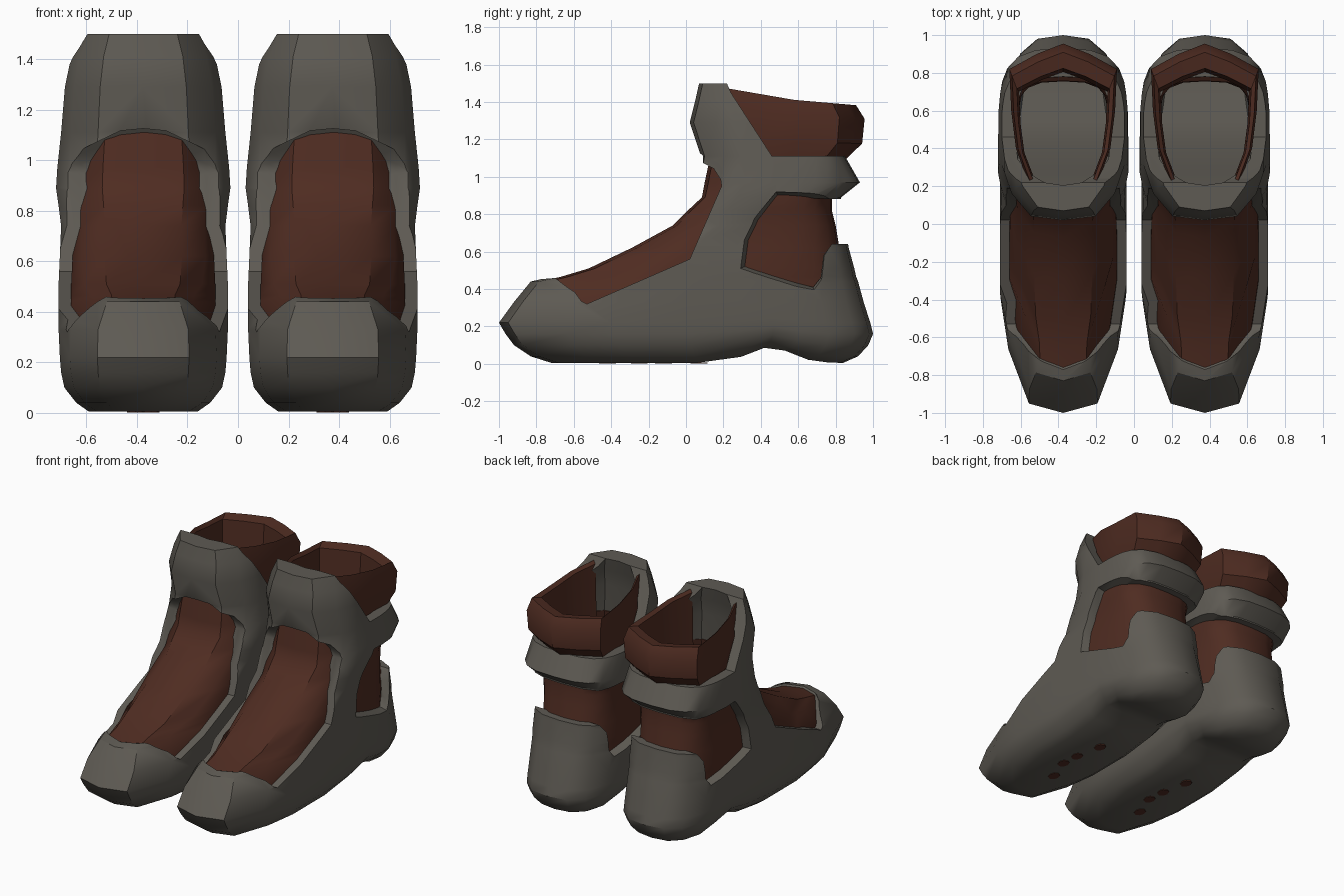
import bpy, bmesh, math

if "Cube" in bpy.data.objects:
    bpy.data.objects.remove(bpy.data.objects["Cube"])

def material(name, rgb):
    m = bpy.data.materials.new(name)
    m.diffuse_color = (*rgb, 1)
    m.use_nodes = True
    m.node_tree.nodes["Principled BSDF"].inputs["Base Color"].default_value = m.diffuse_color
    return m

GREY = material("warm_grey_shell", (0.112, 0.103, 0.087))
BROWN = material("brown_leather", (0.078, 0.025, 0.0155))

# Half outline of a horizontal slice: (fraction of length, fraction of half width)
OUTLINE = [(0, 0), (.025, .55), (.17, .88), (.3, 1), (.5, 1), (.65, 1), (.73, .98),
           (.8, .95), (.88, .87), (.95, .7), (.99, .42), (1, 0)]
# Slices of the boot: z, front y, back y, half width, toe narrowing
SLICES = [(.005, -.72, .84, .215, .95), (.04, -.83, .92, .265, 1), (.1, -.92, .975, .312, 1),
          (.16, -.965, 1.0, .325, 1), (.22, -1.0, .985, .33, 1), (.33, -.92, .95, .335, .97),
          (.44, -.83, .92, .335, .78), (.465, -.72, .91, .335, .8), (.51, -.57, .90, .335, .93),
          (.62, -.34, .87, .33, 1), (.74, -.12, .85, .325, 1), (.82, -.04, .83, .335, 1),
          (.89, .035, .83, .345, 1), (.97, .05, .93, .34, 1), (1.11, .08, .85, .325, 1),
          (1.29, .02, .85, .31, 1), (1.41, .05, .85, .285, 1), (1.5, .07, .85, .245, 1),
          (1.6, .08, .85, .24, 1)]


def make_object(name, verts, faces, mat):
    me = bpy.data.meshes.new(name)
    me.from_pydata(verts, [], faces)
    bm = bmesh.new()
    bm.from_mesh(me)
    bmesh.ops.remove_doubles(bm, verts=bm.verts, dist=1e-5)
    bmesh.ops.recalc_face_normals(bm, faces=bm.faces)
    bm.to_mesh(me)
    bm.free()
    me.materials.append(mat)
    ob = bpy.data.objects.new(name, me)
    bpy.context.collection.objects.link(ob)
    return ob


def boot_loft(name, inset, zmin, zmax, mat, caps=True, band=0):
    verts, faces = [], []
    n = len(OUTLINE)
    ring = 2 * n - 2
    levels = [s for s in SLICES if zmin <= s[0] <= zmax]
    for z, yf, yb, w, toe in levels:
        yf, yb, w = yf + inset + (band if z > 1.2 else 0), yb - inset, w - inset
        half = []
        for t, u in OUTLINE:
            y = yf + t * (yb - yf)
            # raised arch in front of the heel
            lift = .085 * math.exp(-((y - .45) / .16) ** 2) * max(0, 1 - z / .3)
            half.append((u * w * (toe if t < .2 else 1), y, z + lift))
        verts += half + [(-x, y, zz) for x, y, zz in half[-2:0:-1]]
    for k in range(len(levels) - 1):
        for i in range(ring):
            j = (i + 1) % ring
            a, b = k * ring, (k + 1) * ring
            faces.append((a + i, a + j, b + j, b + i))
    if caps:
        for a in (0, (len(levels) - 1) * ring):
            for i in range(n - 1):
                quad = [a + i, a + i + 1, a + (ring - i - 1) % ring, a + (ring - i) % ring]
                faces.append(tuple(dict.fromkeys(quad)))
    return make_object(name, verts, faces, mat)


def side_prism(name, sections):
    """Solid running across the boot through (x, [(y, z), ...]) sections."""
    n = len(sections[0][1])
    verts = [(x, y, z) for x, pts in sections for y, z in pts]
    last = len(verts) - n
    faces = [tuple(range(n)), tuple(range(last + n - 1, last - 1, -1))]
    for k in range(0, last, n):
        faces += [(k + i, k + (i + 1) % n, k + n + (i + 1) % n, k + n + i) for i in range(n)]
    return make_object(name, verts, faces, GREY)


def apply(ob, mod):
    bpy.context.view_layer.objects.active = ob
    bpy.ops.object.modifier_apply(modifier=mod.name)


def cut(ob, cutter):
    mod = ob.modifiers.new("cut", 'BOOLEAN')
    mod.operation, mod.solver, mod.object = 'DIFFERENCE', 'EXACT', cutter
    apply(ob, mod)
    bpy.data.objects.remove(cutter)


# Outer shell, hollowed
shell = boot_loft("shell", 0, 0, 1.52, GREY)
cut(shell, boot_loft("cavity", .07, .1, 1.7, GREY, band=.065))

# Instep opening: pointed at the toe cap, arched under the shin band
mid = [(-.79, .47), (-.73, .42), (-.53, .32), (.02, .56), (.19, .95), (.18, 1.04), (.12, 1.125),
       (-.3, 1.125), (-.8, .8)]
edge = [(-.62, .42), (-.56, .335), (-.53, .32), (.02, .56), (.19, .95), (.185, .985), (.15, 1.04),
        (-.3, 1.04), (-.6, .8)]
near = [(a + (c - a) * .25, b + (d - b) * .1) for (a, b), (c, d) in zip(mid, edge)]
cut(shell, side_prism("instep_opening", [(-.6, edge), (-.25, edge), (-.09, near), (0, mid),
                                         (.09, near), (.25, edge), (.6, edge)]))

# Ankle opening with sloping rim, running through the back
ankle = [(.325, .525), (.34, .66), (.39, .765), (.495, .89), (.82, .88), (1.2, .88), (1.2, .64),
         (.78, .64), (.735, .58), (.72, .46), (.68, .41), (.6, .43)]
wide = [(.6 + (y - .6) * 1.12, .65 + (z - .65) * 1.12) for y, z in ankle]
cut(shell, side_prism("ankle_opening", [(-.6, wide), (-.335, wide), (-.26, ankle), (.26, ankle),
                                        (.335, wide), (.6, wide)]))

# Cut away above the ankle strap
top_cut = [(.21, 1.52), (.24, 1.45), (.46, 1.11), (1.2, 1.11), (1.2, 1.7), (.21, 1.7)]
cut(shell, side_prism("collar_opening", [(-.6, top_cut), (.6, top_cut)]))

# Leather lining, open at the bottom and top
liner = boot_loft("liner", .05, .2, 1.15, BROWN, caps=False)
mod = liner.modifiers.new("thickness", 'SOLIDIFY')
mod.thickness, mod.offset = .025, -1
apply(liner, mod)

# Padded collar: U-shaped roll open towards the shin
half = [(.185, .22), (.25, .4), (.275, .6), (.285, .82), (.14, .9), (0, .955)]
path = half + [(-x, y) for x, y in half[-2::-1]]
# rows: width scale, length scale, height fraction
rows = [(.88, .84, 0), (.98, .98, .3), (1, 1, .75), (.95, .93, 1), (.86, .8, .95), (.82, .77, 0)]
verts, faces = [], []
for x, y in path:
    top = 1.475 - .16 * (y - .2) + .08 * max(0, y - .6)
    for sx, sy, f in rows:
        verts.append((x * sx, .3 + (y - .3) * sy, 1.09 + f * (top - 1.09)))
r = len(rows)
for k in range(len(path) - 1):
    for i in range(r):
        j = (i + 1) % r
        faces.append((k * r + i, k * r + j, (k + 1) * r + j, (k + 1) * r + i))
faces += [tuple(range(r)), tuple(range(len(verts) - r, len(verts)))]
collar = make_object("collar", verts, faces, BROWN)

# Small leather studs under the sole
verts, faces = [], []
for x, y in [(-.03, -.42), (.03, -.25), (.02, -.12), (-.02, .07)]:
    b = len(verts)
    for z in (.001, .008):
        verts += [(x + .035 * math.cos(a * math.pi / 4), y + .045 * math.sin(a * math.pi / 4),
                   z + .085 * math.exp(-((y - .45) / .16) ** 2)) for a in range(8)]
    faces += [tuple(range(b, b + 8)), tuple(range(b + 8, b + 16))]
    faces += [(b + i, b + (i + 1) % 8, b + 8 + (i + 1) % 8, b + 8 + i) for i in range(8)]
studs = make_object("sole_studs", verts, faces, BROWN)

# Shade, then duplicate into a left and right boot
for ob in (shell, liner, collar, studs):
    bpy.ops.object.select_all(action='DESELECT')
    ob.select_set(True)
    bpy.context.view_layer.objects.active = ob
    bpy.ops.object.shade_smooth_by_angle(angle=math.radians(36))
    twin = ob.copy()
    bpy.context.collection.objects.link(twin)
    twin.name = "left_" + ob.name
    ob.name = "right_" + ob.name
    ob.location.x, twin.location.x = .375, -.375
